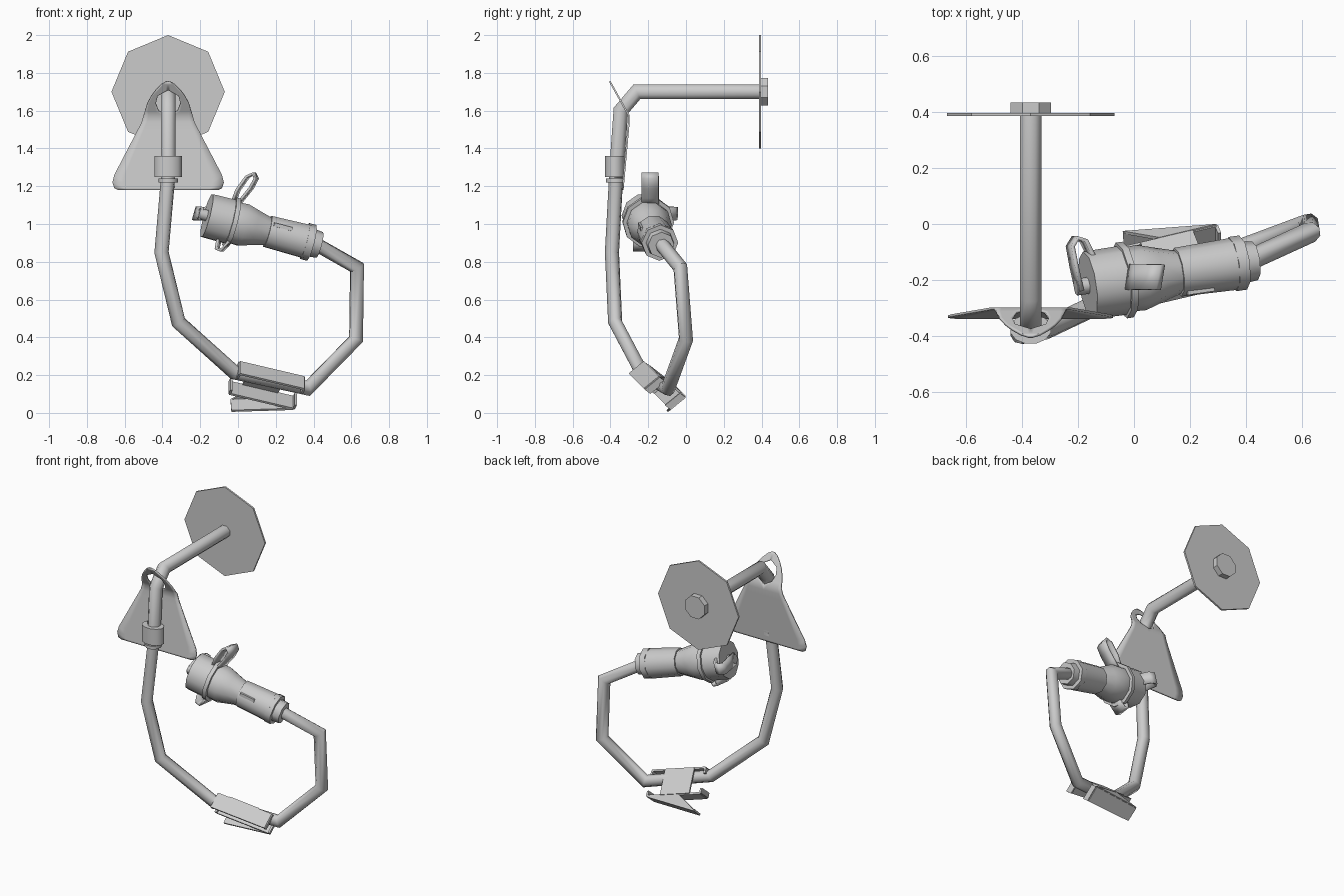
import bpy, bmesh, math
from mathutils import Vector, Matrix

cube = bpy.data.objects.get("Cube")
if cube:
    bpy.data.objects.remove(cube, do_unlink=True)

grey = bpy.data.materials.new("plain grey")
grey.use_nodes = True
COLOUR = (0.6, 0.6, 0.6, 1)
grey.diffuse_color = COLOUR
grey.node_tree.nodes["Principled BSDF"].inputs["Base Color"].default_value = COLOUR


def finish(name, bm, angle=50, thick=0):
    """Turn a bmesh into a shaded object, optionally thickened."""
    bmesh.ops.recalc_face_normals(bm, faces=bm.faces)
    mesh = bpy.data.meshes.new(name)
    bm.to_mesh(mesh)
    bm.free()
    mesh.materials.append(grey)
    ob = bpy.data.objects.new(name, mesh)
    bpy.context.collection.objects.link(ob)
    if thick:
        mod = ob.modifiers.new("thickness", "SOLIDIFY")
        mod.thickness = thick
        mod.offset = 0
    bpy.ops.object.select_all(action="DESELECT")
    ob.select_set(True)
    bpy.context.view_layer.objects.active = ob
    if angle:
        bpy.ops.object.shade_smooth_by_angle(angle=math.radians(angle))
    return ob


def skin(bm, rings):
    """Bridge closed rings of points and cap both ends."""
    rows = [[bm.verts.new(p) for p in r] for r in rings]
    n = len(rows[0])
    for a, b in zip(rows, rows[1:]):
        for i in range(n):
            bm.faces.new((a[i], a[(i + 1) % n], b[(i + 1) % n], b[i]))
    bm.faces.new(rows[0])
    bm.faces.new(rows[-1])


def circle(centre, axis, r, n, turn=0.0, flat=1.0):
    q = Vector(axis).to_track_quat("Z", "Y")
    return [Vector(centre) + q @ Vector((r * math.cos(a), r * flat * math.sin(a), 0))
            for a in (math.tau * (i + turn) / n for i in range(n))]


def tube(name, path, r, n=8):
    """Sweep a circle along a path with mitred corners."""
    pts = [Vector(p) for p in path]
    dirs = [(b - a).normalized() for a, b in zip(pts, pts[1:])]
    ring = circle(pts[0], dirs[0], r, n, 0.5)
    rings = [ring]
    for i, p in enumerate(pts[1:]):
        d = dirs[i]
        cut = (d + dirs[min(i + 1, len(dirs) - 1)]).normalized()
        ring = [v + d * ((p - v).dot(cut) / d.dot(cut)) for v in ring]
        rings.append(ring)
    bm = bmesh.new()
    skin(bm, rings)
    return finish(name, bm)


def lathe(name, start, axis, profile, n=8, turn=0.0, flat=1.0, angle=50):
    """Turned part given as (distance, radius) pairs along an axis."""
    axis = Vector(axis).normalized()
    bm = bmesh.new()
    skin(bm, [circle(Vector(start) + axis * d, axis, r, n, turn, flat) for d, r in profile])
    return finish(name, bm, angle)


def ribbon(name, path, width, thick=0.014):
    """Strip of sheet following a path, widened along a vector."""
    bm = bmesh.new()
    w = Vector(width) / 2
    rows = [(bm.verts.new(Vector(p) - w), bm.verts.new(Vector(p) + w)) for p in path]
    for a, b in zip(rows, rows[1:]):
        bm.faces.new((a[0], a[1], b[1], b[0]))
    return finish(name, bm, 50, thick)


def sheet(name, corners, thick=0.012):
    bm = bmesh.new()
    bm.faces.new([bm.verts.new(c) for c in corners])
    return finish(name, bm, 0, thick)


# Wall disc and its rear knob
X = -0.37
lathe("wall_disc", (X, 0.386, 1.70), (0, 1, 0), [(0, 0.3), (0.012, 0.3)], angle=0)
lathe("disc_knob", (X, 0.39, 1.70), (0, 1, 0), [(0, 0.078), (0.045, 0.078)], 8, 0.5, angle=0)

# Upper rigid pipe and lower hose
tube("upper_pipe", [(X, 0.39, 1.70), (X, -0.26, 1.70), (X, -0.345, 1.60), (X, -0.37, 1.25)], 0.042)
tube("hose", [(X, -0.37, 1.25), (-0.405, -0.392, 0.85), (-0.315, -0.375, 0.48),
              (-0.02, -0.235, 0.215), (0.37, -0.095, 0.13), (0.625, 0.0, 0.39),
              (0.63, -0.03, 0.77), (0.40, -0.135, 0.90)], 0.038)

# Pipe collar with a thin ring below
lathe("pipe_collar", (X, -0.376, 1.25), (0, 0, 1), [(0, 0.075), (0.11, 0.075)], 12, 0.5, 0.72)
lathe("collar_ring", (X, -0.374, 1.22), (0, 0, 1), [(0, 0.052), (0.02, 0.052)], 10)

# Bent hanging plate with a hole for the pipe: (height, half width, hole half width)
rows = [(1.18, 0.265, 0), (1.19, 0.285, 0), (1.22, 0.295, 0), (1.26, 0.285, 0),
        (1.50, 0.16, 0), (1.54, 0.14, 0), (1.575, 0.13, 0), (1.60, 0.122, 0.05),
        (1.64, 0.11, 0.065), (1.68, 0.088, 0.055), (1.71, 0.065, 0), (1.74, 0.035, 0),
        (1.755, 0.008, 0)]
bm = bmesh.new()
COLS = 5
for side in (-1, 1):
    grid = []
    for z, w, h in rows:
        y = -0.335 + 0.09 * (z - 1.18) - 0.65 * max(0, z - 1.57)
        grid.append([bm.verts.new((X + side * (h + (w - h) * i / COLS), y, z))
                     for i in range(COLS + 1)])
    for a, b in zip(grid, grid[1:]):
        for i in range(COLS):
            bm.faces.new((a[i], a[i + 1], b[i + 1], b[i]))
bmesh.ops.remove_doubles(bm, verts=bm.verts, dist=0.0005)
finish("hanging_plate", bm, 50, 0.009)

# Connector body on its slanted axis
start, end = Vector((-0.165, -0.22, 1.045)), Vector((0.41, -0.135, 0.895))
axis = (end - start).normalized()
lathe("connector_cap", start, axis, [(0, 0.122), (0.13, 0.124)], 10)
lathe("cap_flange", start + axis * 0.125, axis, [(0, 0.137), (0.025, 0.137)], 10)
lathe("connector_cone", start + axis * 0.14, axis,
      [(0, 0.115), (0.06, 0.118), (0.12, 0.1), (0.2, 0.077)], 10)
lathe("connector_grip", start + axis * 0.335, axis, [(0, 0.088), (0.22, 0.094)], 10)
lathe("connector_nut", start + axis * 0.54, axis, [(0, 0.098), (0.04, 0.098)], 8)
lathe("hose_nut", start + axis * 0.575, axis, [(0, 0.075), (0.05, 0.07)], 8)
lathe("cap_stud", start - axis * 0.045, axis, [(0, 0.03), (0.05, 0.03)], 8)

# Small raised rib on the grip
bm = bmesh.new()
bmesh.ops.create_cube(bm, size=1)
turn = axis.to_track_quat("X", "Z").to_matrix().to_4x4()
bm.transform(Matrix.Translation(start + axis * 0.42 + Vector((0, -0.072, 0.045)))
             @ turn @ Matrix.Diagonal((0.1, 0.03, 0.02, 1)))
finish("grip_rib", bm, 0)

# Cap strap loops: upper tab, lower tab, rear tether
upper = [(-0.03, 1.10), (0, 1.18), (0.05, 1.25), (0.085, 1.267), (0.097, 1.24),
         (0.07, 1.19), (0.03, 1.14), (-0.01, 1.09)]
lower = [(-0.10, 0.92), (-0.11, 0.87), (-0.085, 0.86), (-0.04, 0.91)]
tether = [(-0.195, -0.24), (-0.215, -0.15), (-0.228, -0.08), (-0.21, -0.05),
          (-0.18, -0.06), (-0.155, -0.11), (-0.14, -0.16)]
ribbon("upper_strap_loop", [(x, -0.19, z) for x, z in upper], (0.015, 0.09, 0))
ribbon("lower_strap_tab", [(x, -0.23, z) for x, z in lower], (0.015, 0.1, 0))
ribbon("tether_strap", [(x, y, 1.055) for x, y in tether], (0.02, 0, 0.07))

# Hose clip: open frame with top, bottom, narrow back plate, end lips and hinged flap
P = Vector((0.01, -0.22, 0.27))
A, B, C = Vector((0.34, 0.08, -0.08)), Vector((-0.055, 0.135, -0.105)), Vector((0, -0.08, -0.065))


def at(a, b, c):
    return P + A * a + B * b + C * c


sheet("clip_top", [at(0, 0, 0), at(1, 0, 0), at(1, 0, 1), at(0, 0, 1)])
sheet("clip_bottom", [at(0, 1, 0), at(1, 1, 0), at(1, 1, 1), at(0, 1, 1)])
sheet("clip_back", [at(0.2, 0, 0), at(0.75, 0, 0), at(0.75, 1, 0), at(0.2, 1, 0)])
for name, a in (("left", 0), ("right", 1)):
    sheet("clip_lip_" + name, [at(a, 0, 0), at(a, 0, 1), at(a, 0.22, 1), at(a, 0.22, 0)])
    sheet("clip_foot_" + name, [at(a, 1, 0), at(a, 1, 1), at(a, 0.8, 1), at(a, 0.8, 0)])
hinge_back, hinge_front = at(1, 1, 0), at(1, 1, 1)
tip_back, tip_front = Vector((-0.04, -0.03, 0.07)), Vector((-0.035, -0.10, 0.01))
sheet("clip_flap", [hinge_back, hinge_front, tip_front, tip_back])
sheet("flap_web", [hinge_back, tip_back, at(0.4, 1, 0)])
